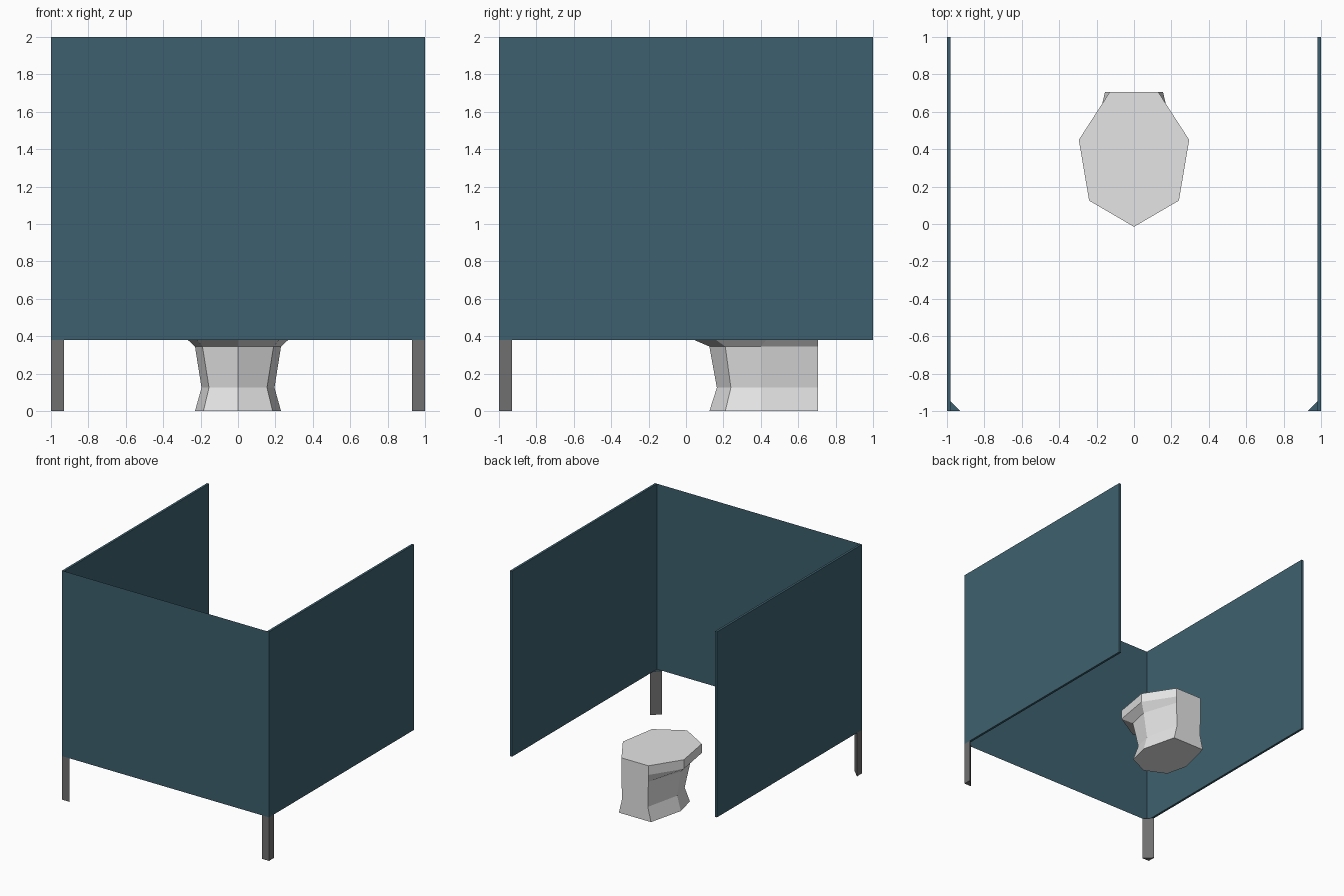
import bpy, bmesh

if "Cube" in bpy.data.objects:
    bpy.data.objects.remove(bpy.data.objects["Cube"])


def material(name, rgb):
    m = bpy.data.materials.new(name)
    m.diffuse_color = (*rgb, 1)
    m.use_nodes = True
    m.node_tree.nodes["Principled BSDF"].inputs["Base Color"].default_value = m.diffuse_color
    return m


TEAL = material("teal panel", (0.047, 0.118, 0.156))
GREY = material("dark grey metal", (0.16, 0.16, 0.16))
WHITE = material("white ceramic", (0.78, 0.78, 0.78))


def loft(name, rings, mats, rule=None):
    """Skin a stack of (z, outline) rings and cap both ends."""
    bm = bmesh.new()
    loops = [[bm.verts.new((x, y, z)) for x, y in pts] for z, pts in rings]
    n = len(loops[0])
    for a, b in zip(loops, loops[1:]):
        for i in range(n):
            j = (i + 1) % n
            bm.faces.new((a[i], a[j], b[j], b[i]))
    bm.faces.new(loops[0][::-1])
    bm.faces.new(loops[-1])
    bmesh.ops.recalc_face_normals(bm, faces=bm.faces)
    if rule:
        for f in bm.faces:
            f.material_index = rule(f)
    me = bpy.data.meshes.new(name)
    bm.to_mesh(me)
    bm.free()
    for m in mats:
        me.materials.append(m)
    ob = bpy.data.objects.new(name, me)
    bpy.context.collection.objects.link(ob)
    return ob


def mirrored(tip_y, *half):
    """Seven-sided outline from its front tip and right half."""
    return [(0, tip_y)] + list(half) + [(-x, y) for x, y in reversed(half)]


LOW, HIGH = 0.38, 2.0

# Side panels and triangular front legs with teal caps
for side, s in (("left", -1), ("right", 1)):
    wall = [(s, -1), (s, 1), (s * 0.98, 1), (s * 0.98, -1)]
    loft(side + "_panel", [(LOW, wall), (HIGH, wall)], [TEAL])
    foot = [(s, -1), (s * 0.93, -1), (s, -0.93)]
    loft(side + "_front_leg", [(0, foot), (LOW, foot)], [GREY, TEAL],
         lambda f: 1 if f.normal.z > 0.5 else 0)

# Front panel, a single thin sheet
me = bpy.data.meshes.new("front_panel")
me.from_pydata([(-1, -1, LOW), (1, -1, LOW), (1, -1, HIGH), (-1, -1, HIGH)],
               [], [(0, 1, 2, 3)])
me.materials.append(TEAL)
bpy.context.collection.objects.link(bpy.data.objects.new("front_panel", me))

# Toilet: flared foot, waist, shoulder and overhanging seat
seat = mirrored(-0.015, (0.24, 0.125), (0.295, 0.45), (0.13, 0.705))
loft("toilet", [
    (0.0, mirrored(0.125, (0.185, 0.21), (0.23, 0.40), (0.155, 0.705))),
    (0.125, mirrored(0.165, (0.155, 0.24), (0.195, 0.40), (0.125, 0.705))),
    (0.345, mirrored(0.125, (0.19, 0.21), (0.23, 0.40), (0.13, 0.705))),
    (0.405, seat),
    (0.485, seat),
], [WHITE])
